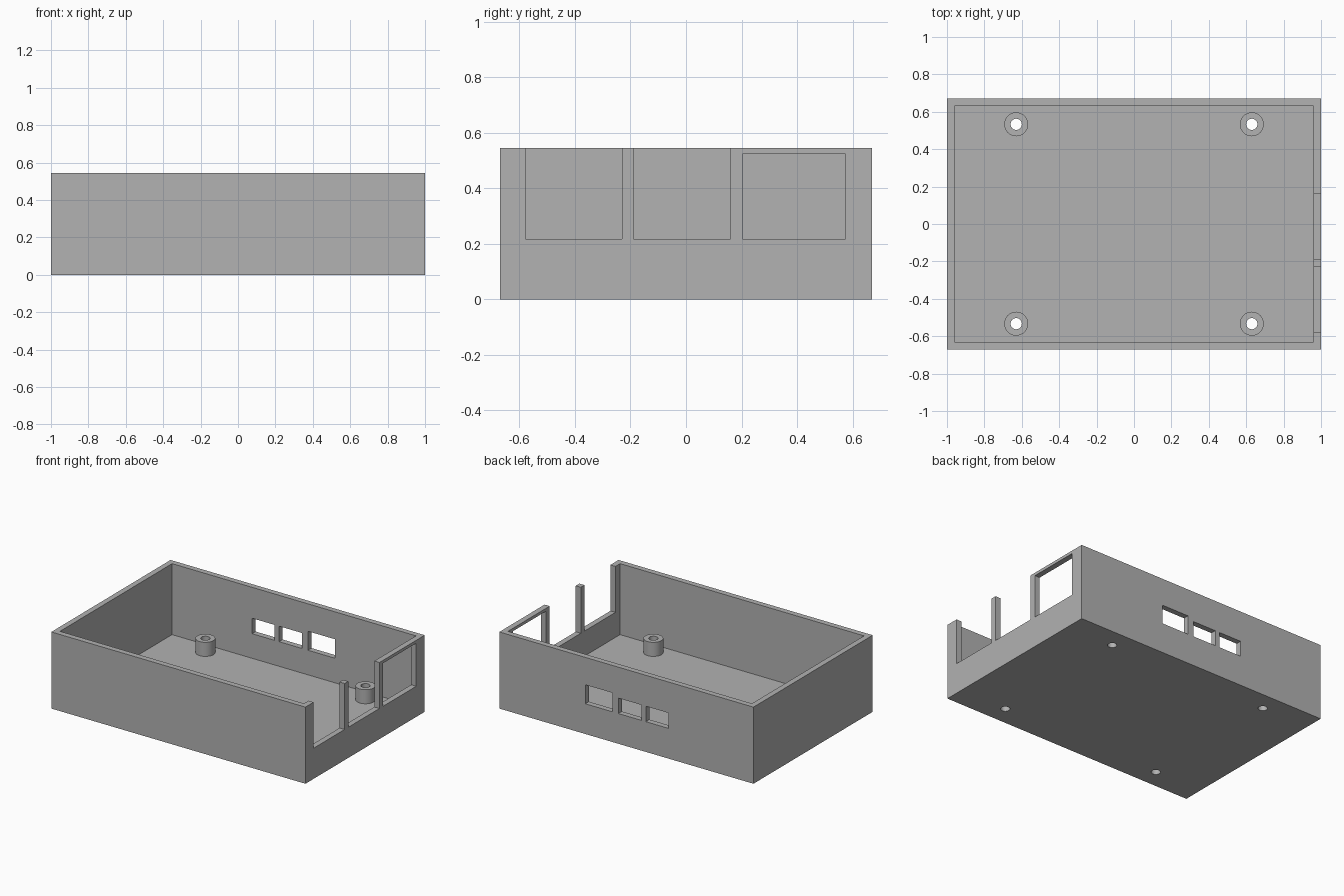
import bpy

cube = bpy.data.objects.get("Cube")
if cube:
    bpy.data.objects.remove(cube, do_unlink=True)

X, Y, H = 1.0, 0.67, 0.545      # half length, half width, height
T = 0.04                        # wall and floor thickness
POST_TOP = 0.14
SPOTS = [(sx * 0.63, sy * 0.533) for sx in (-1, 1) for sy in (-1, 1)]

grey = bpy.data.materials.new("plain grey")
grey.use_nodes = True
grey.diffuse_color = (0.445, 0.445, 0.445, 1)
grey.node_tree.nodes["Principled BSDF"].inputs["Base Color"].default_value = grey.diffuse_color


def finish(name):
    obj = bpy.context.object
    obj.name = name
    obj.data.materials.append(grey)
    return obj


def box(name, x0, x1, y0, y1, z0, z1):
    bpy.ops.mesh.primitive_cube_add(
        size=1, location=((x0 + x1) / 2, (y0 + y1) / 2, (z0 + z1) / 2))
    obj = finish(name)
    obj.scale = (x1 - x0, y1 - y0, z1 - z0)
    return obj


def cylinder(name, radius, spot, z0, z1):
    bpy.ops.mesh.primitive_cylinder_add(
        vertices=32, radius=radius, depth=z1 - z0, location=(*spot, (z0 + z1) / 2))
    return finish(name)


def cut(target, cutter):
    mod = target.modifiers.new("cut", "BOOLEAN")
    mod.operation = "DIFFERENCE"
    mod.solver = "EXACT"
    mod.object = cutter
    bpy.context.view_layer.update()
    bpy.context.view_layer.objects.active = target
    bpy.ops.object.modifier_apply(modifier=mod.name)
    bpy.data.objects.remove(cutter, do_unlink=True)


# Open tray
tray = box("enclosure_tray", -X, X, -Y, Y, 0, H)
cut(tray, box("cavity_cutter", T - X, X - T, T - Y, Y - T, T, H + 0.2))

# Port openings in the left end wall: two open slots and one framed window
for y0, y1, top in ((-0.578, -0.23, H + 0.1), (-0.189, 0.161, H + 0.1), (0.203, 0.575, 0.524)):
    cut(tray, box("port_cutter", X - T - 0.02, X + 0.1, y0, y1, 0.218, top))

# Small connector windows in the back wall
for x0, x1, top in ((0.11, 0.323, 0.35), (-0.118, 0.063, 0.325), (-0.33, -0.153, 0.325)):
    cut(tray, box("window_cutter", x0, x1, Y - T - 0.02, Y + 0.1, 0.215, top))

# Mounting posts with screw holes running through the floor
for i, spot in enumerate(SPOTS, 1):
    cut(tray, cylinder("hole_cutter", 0.03, spot, -0.1, 0.2))
    post = cylinder(f"mounting_post_{i}", 0.064, spot, T, POST_TOP)
    cut(post, cylinder("hole_cutter", 0.03, spot, -0.1, 0.3))
    bpy.ops.object.select_all(action="DESELECT")
    post.select_set(True)
    bpy.context.view_layer.objects.active = post
    bpy.ops.object.shade_smooth_by_angle()
